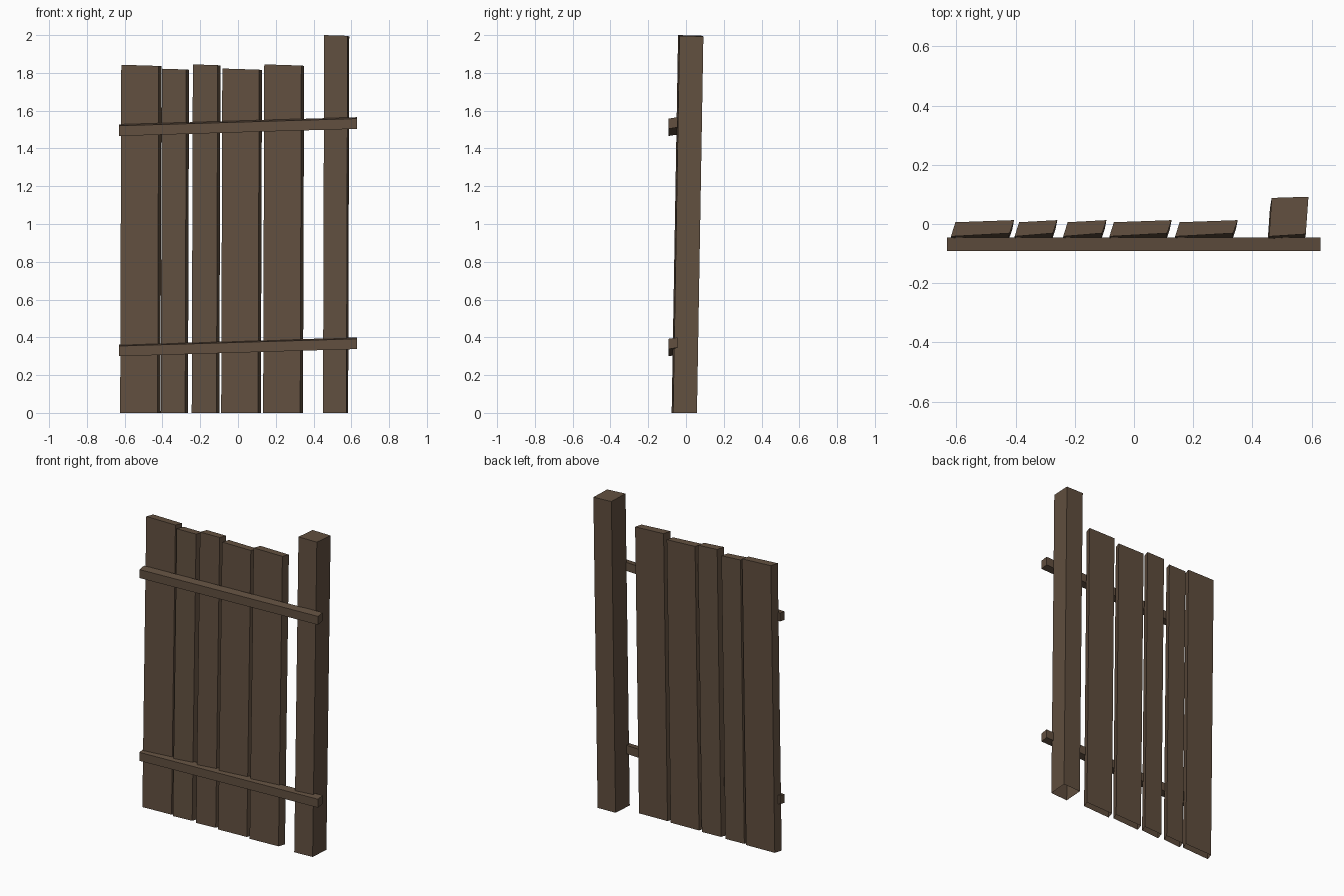
import bpy
import bmesh

if "Cube" in bpy.data.objects:
    bpy.data.objects.remove(bpy.data.objects["Cube"])

wood = bpy.data.materials.new("dark_brown_wood")
wood.diffuse_color = (0.122, 0.080, 0.051, 1.0)
wood.use_nodes = True
wood.node_tree.nodes["Principled BSDF"].inputs["Base Color"].default_value = wood.diffuse_color


def make_hexahedron(name, bottom, top, open_bottom=False):
    """Six-sided block from matching bottom and top corner loops."""
    bm = bmesh.new()
    lo = [bm.verts.new(p) for p in bottom]
    hi = [bm.verts.new(p) for p in top]
    bm.faces.new(hi)
    if not open_bottom:
        bm.faces.new(lo[::-1])
    for i in range(4):
        j = (i + 1) % 4
        bm.faces.new((lo[i], lo[j], hi[j], hi[i]))
    mesh = bpy.data.meshes.new(name)
    bm.to_mesh(mesh)
    bm.free()
    mesh.materials.append(wood)
    ob = bpy.data.objects.new(name, mesh)
    bpy.context.collection.objects.link(ob)
    return ob


def upright(name, x0, width, depth, skew, height, lean):
    """Leaning, skewed timber standing on the ground with a sloping top."""
    rise = 0.011 if depth < 0.1 else 0.008
    y0 = -0.042
    plan = [(x0, y0), (x0 + width, y0 + rise),
            (x0 + width + skew, y0 + rise + depth - 0.004),
            (x0 + skew, y0 + depth)]
    top = [(x, y, height - 0.03 * (x - x0) - 0.025 * (y - y0)) for x, y in plan]
    bottom = [(x - 0.006, y - lean, 0.0) for x, y in plan]
    make_hexahedron(name, bottom, top, open_bottom=True)


# Five uneven planks: left edge, width, height
planks = [(-0.618, 0.198, 1.843), (-0.403, 0.129, 1.822), (-0.239, 0.131, 1.845),
          (-0.083, 0.195, 1.823), (0.139, 0.196, 1.845)]
for n, (x, w, h) in enumerate(planks, 1):
    upright(f"plank_{n}", x, w, 0.048, 0.015, h, 0.031)

# Thick post on the right
upright("post", 0.456, 0.124, 0.130, 0.009, 2.0, 0.034)

# Two sloping rails across the front
for name, z in (("lower_rail", 0.319), ("upper_rail", 1.485)):
    def loop(dz):
        return [(x, y, z + dz + 0.0302 * x + 0.16 * (y + 0.092))
                for x, y in ((-0.631, -0.092), (0.629, -0.092),
                             (0.629, -0.046), (-0.631, -0.046))]
    make_hexahedron(name, loop(0.0), loop(0.054))
